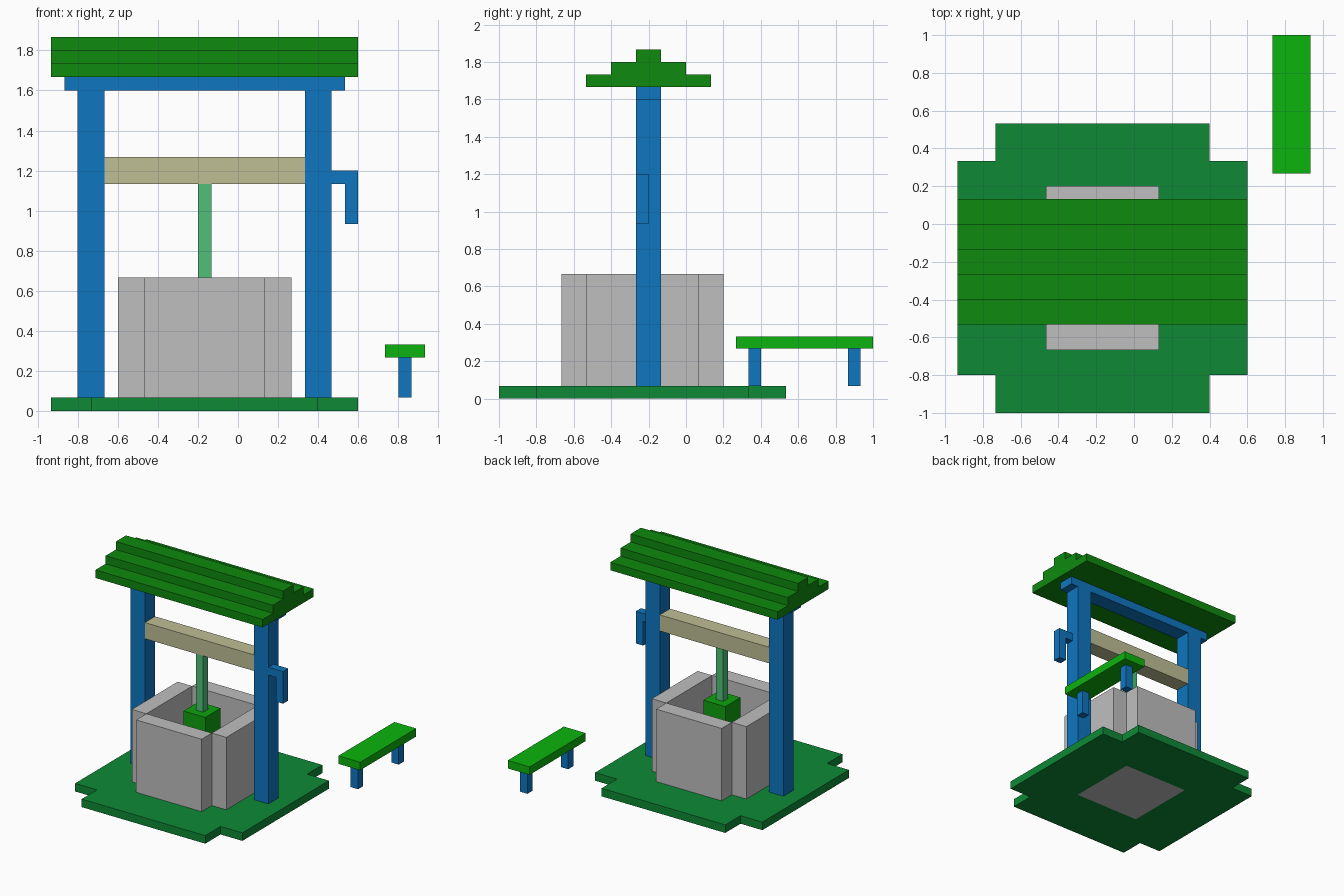
import bpy
import bmesh

cube = bpy.data.objects.get("Cube")
if cube:
    bpy.data.objects.remove(cube, do_unlink=True)

U = 1 / 15  # every part sits on this grid step


def material(name, r, g, b):
    def linear(v):
        v /= 255
        return v / 12.92 if v <= 0.04045 else ((v + 0.055) / 1.055) ** 2.4
    color = (linear(r), linear(g), linear(b), 1)
    mat = bpy.data.materials.new(name)
    mat.use_nodes = True
    mat.diffuse_color = color
    mat.node_tree.nodes["Principled BSDF"].inputs["Base Color"].default_value = color
    return mat


BLUE = material("blue paint", 14, 118, 192)
ROOF = material("roof green", 14, 138, 14)
GRASS = material("grass green", 14, 138, 54)
STONE = material("grey stone", 191, 191, 191)
WOOD = material("pale wood", 191, 191, 150)
ROPE = material("rope green", 80, 192, 120)
SEAT = material("bright green", 12, 180, 14)
BUCKET = material("bucket green", 13, 162, 14)


def finish(name, bm, *mats):
    bmesh.ops.recalc_face_normals(bm, faces=bm.faces)
    bmesh.ops.scale(bm, vec=(U, U, U), verts=bm.verts)
    mesh = bpy.data.meshes.new(name)
    bm.to_mesh(mesh)
    bm.free()
    for mat in mats:
        mesh.materials.append(mat)
    obj = bpy.data.objects.new(name, mesh)
    bpy.context.collection.objects.link(obj)
    return obj


def prism(name, mat, points, offset):
    """Extrude a closed outline along an offset vector."""
    bm = bmesh.new()
    face = bm.faces.new([bm.verts.new(p) for p in points])
    ext = bmesh.ops.extrude_face_region(bm, geom=[face], use_keep_orig=True)
    verts = [v for v in ext["geom"] if isinstance(v, bmesh.types.BMVert)]
    bmesh.ops.translate(bm, vec=offset, verts=verts)
    return finish(name, bm, mat)


def box(name, mat, x, y, z):
    outline = [(x[0], y[0], z[0]), (x[1], y[0], z[0]),
               (x[1], y[1], z[0]), (x[0], y[1], z[0])]
    return prism(name, mat, outline, (0, 0, z[1] - z[0]))


# Ground slab: a square with notched corners and a stone well floor in the middle
xs, ys = (-14, -11, -7, 2, 6, 9), (-15, -12, -8, 1, 5, 8)
bm = bmesh.new()
grid = [[bm.verts.new((x, y, 0)) for y in ys] for x in xs]
for i in range(5):
    for j in range(5):
        if i in (0, 4) and j in (0, 4):
            continue
        cell = bm.faces.new((grid[i][j], grid[i + 1][j],
                             grid[i + 1][j + 1], grid[i][j + 1]))
        cell.material_index = 1 if i == j == 2 else 0
ext = bmesh.ops.extrude_face_region(bm, geom=bm.faces[:], use_keep_orig=True)
bmesh.ops.translate(bm, vec=(0, 0, 1),
                    verts=[v for v in ext["geom"] if isinstance(v, bmesh.types.BMVert)])
bmesh.ops.delete(bm, geom=[v for v in bm.verts if not v.link_faces], context="VERTS")
finish("ground_slab", bm, GRASS, STONE)

# Well walls with open outer corners
box("well_wall_front", STONE, (-7, 2), (-10, -8), (1, 10))
box("well_wall_back", STONE, (-7, 2), (1, 3), (1, 10))
box("well_wall_right", STONE, (-9, -7), (-8, 1), (1, 10))
box("well_wall_left", STONE, (2, 4), (-8, 1), (1, 10))

# Posts, top rail and winding beam
for side, x in (("right", -12), ("left", 5)):
    box("post_" + side, BLUE, (x, x + 2), (-4, -2), (1, 24))
box("top_rail", BLUE, (-13, 8), (-4, -2), (24, 25))
box("winding_beam", WOOD, (-10, 5), (-4, -2), (17, 19))

# Crank handle: an L-shaped outline
crank = [(7, 17), (8, 17), (8, 14), (9, 14), (9, 18), (7, 18)]
prism("crank_handle", BLUE, [(x, -4, z) for x, z in crank], (0, 1, 0))

# Rope and bucket
box("rope", ROPE, (-3, -2), (-4, -3), (10, 17))
box("bucket", BUCKET, (-4, -1), (-5, -2), (7, 10))

# Stepped roof: half outline mirrored about the ridge
half = [(5, 25), (5, 26), (3, 26), (3, 27), (1, 27), (1, 28)]
outline = half + [(-y, z) for y, z in reversed(half)]
prism("roof", ROOF, [(-14, y - 3, z) for y, z in outline], (23, 0, 0))

# Bench
box("bench_seat", SEAT, (11, 14), (4, 15), (4, 5))
for side, y in (("front", 5), ("back", 13)):
    box("bench_leg_" + side, BLUE, (12, 13), (y, y + 1), (1, 4))
